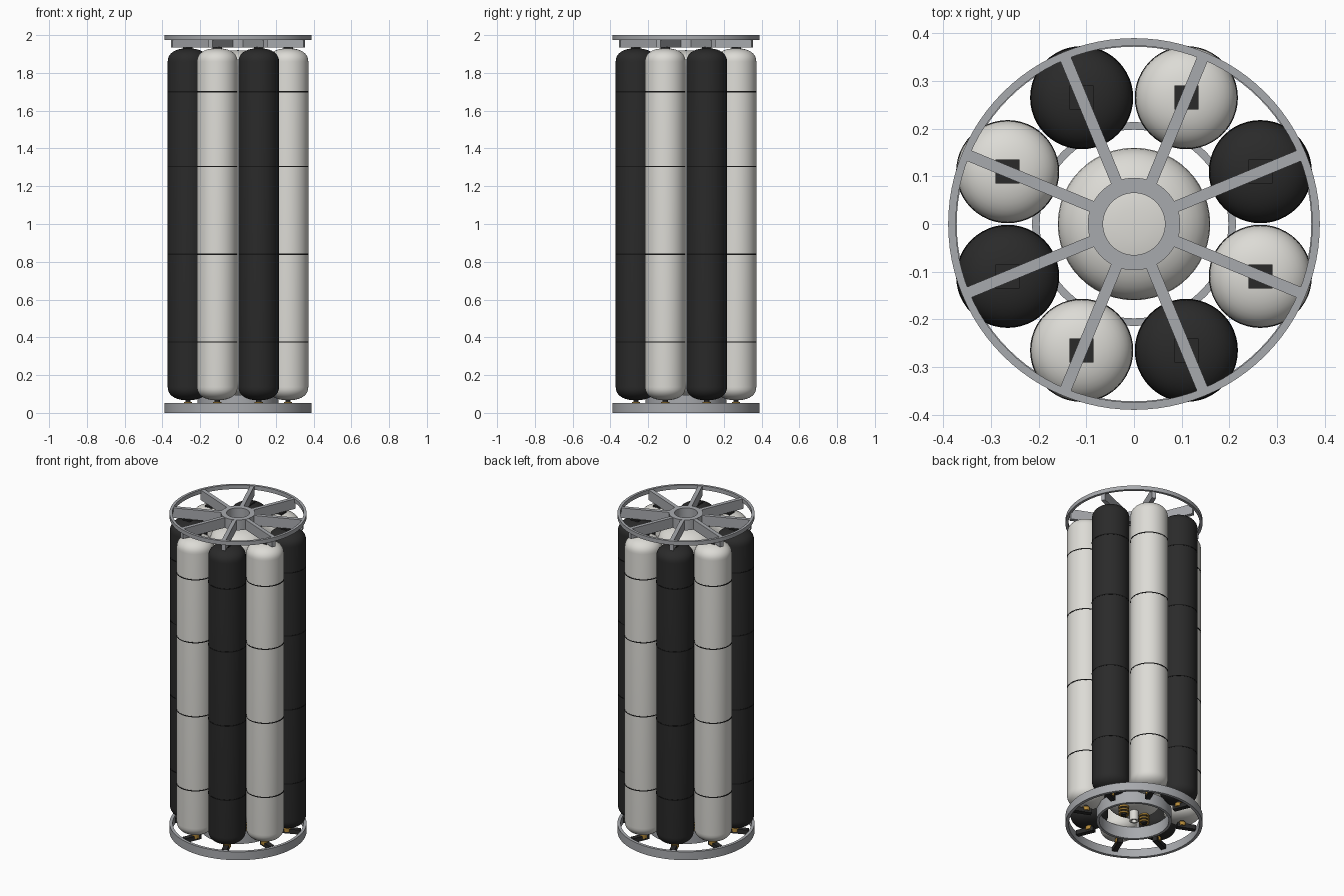
import bpy, bmesh, math
from mathutils import Matrix

if "Cube" in bpy.data.objects:
    bpy.data.objects.remove(bpy.data.objects["Cube"])


def material(name, r, g, b):
    m = bpy.data.materials.new(name)
    m.diffuse_color = (r, g, b, 1)
    m.use_nodes = True
    m.node_tree.nodes["Principled BSDF"].inputs["Base Color"].default_value = m.diffuse_color
    return m


WHITE = material("warm white", 0.72, 0.71, 0.67)
BLACK = material("charcoal", 0.023, 0.023, 0.023)
LINE = material("black line", 0.008, 0.008, 0.008)
GREY = material("metal grey", 0.39, 0.40, 0.42)
GOLD = material("gold", 0.45, 0.25, 0.04)


def finish(name, bm, mat, loc=(0, 0, 0), angle=0.0, smooth=True):
    bmesh.ops.recalc_face_normals(bm, faces=bm.faces)
    me = bpy.data.meshes.new(name)
    bm.to_mesh(me)
    bm.free()
    me.materials.append(mat)
    ob = bpy.data.objects.new(name, me)
    ob.location = loc
    ob.rotation_euler.z = angle
    bpy.context.collection.objects.link(ob)
    if smooth:
        bpy.ops.object.select_all(action='DESELECT')
        bpy.context.view_layer.objects.active = ob
        ob.select_set(True)
        bpy.ops.object.shade_smooth_by_angle(angle=math.radians(35))
    return ob


def lathe(name, profile, mat, loc=(0, 0, 0), steps=48, closed=False):
    """Spin (radius, height) points around the z axis."""
    bm = bmesh.new()
    vs = [bm.verts.new((r, 0, z)) for r, z in profile]
    es = [bm.edges.new(p) for p in zip(vs, vs[1:])]
    if closed:
        es.append(bm.edges.new((vs[-1], vs[0])))
    bmesh.ops.spin(bm, geom=vs + es, cent=(0, 0, 0), axis=(0, 0, 1),
                   angle=2 * math.pi, steps=steps, use_merge=True)
    bmesh.ops.remove_doubles(bm, verts=bm.verts, dist=1e-5)
    return finish(name, bm, mat, loc)


def ring(name, r0, r1, z0, z1, mat, loc=(0, 0, 0), steps=64):
    return lathe(name, [(r0, z0), (r1, z0), (r1, z1), (r0, z1)], mat, loc, steps, True)


def box(name, x0, x1, width, z0, z1, mat, loc=(0, 0, 0), angle=0.0):
    """Bar lying along local x, turned about z."""
    bm = bmesh.new()
    bmesh.ops.create_cube(bm, size=1, matrix=Matrix.Translation(
        ((x0 + x1) / 2, 0, (z0 + z1) / 2)) @ Matrix.Diagonal((x1 - x0, width, z1 - z0, 1)))
    return finish(name, bm, mat, loc, angle, False)


def tank(name, r, z0, z1, dome, mat, loc=(0, 0, 0)):
    """Cylinder with squarish domed ends."""
    n = 10
    arc = []
    for i in range(n + 1):
        a = i / n * math.pi / 2
        arc.append((r * math.sin(a) ** 0.85, dome * (1 - math.cos(a) ** 0.9 if i < n else 1)))
    profile = [(x, z0 + h) for x, h in arc] + [(x, z1 - h) for x, h in reversed(arc)]
    return lathe(name, profile, mat, loc)


# Central tank
tank("core_tank", 0.16, 0.08, 1.92, 0.09, WHITE)

# Ring of eight tanks with seams, caps, spokes and lower mounts
ORBIT, TANK_R = 0.287, 0.107
for k in range(8):
    a = math.radians(22.5 + 45 * k)
    x, y = ORBIT * math.cos(a), ORBIT * math.sin(a)
    tank(f"outer_tank_{k}", TANK_R, 0.067, 1.93, 0.07, WHITE if k % 2 else BLACK, (x, y, 0))
    for z in (0.375, 0.84, 1.305, 1.70):
        ring(f"tank_seam_{k}", TANK_R - 0.002, TANK_R + 0.0012, z - 0.003, z + 0.003,
             LINE, (x, y, 0), 48)
    box(f"tank_cap_{k}", -0.025, 0.025, 0.05, 1.915, 1.937, BLACK, (x, y, 0))
    box(f"top_spoke_{k}", 0.09, 0.38, 0.024, 1.935, 1.998, GREY, angle=a)
    # Lower mount: radial arm, gold collar and stub up to the tank
    box(f"mount_arm_{k}", 0.255, 0.365, 0.03, 0.022, 0.05, BLACK, angle=a)
    ring(f"mount_collar_{k}", 0.005, 0.022, 0.034, 0.058, GOLD, (x, y, 0), 20)
    ring(f"mount_stub_{k}", 0.004, 0.014, 0.05, 0.08, BLACK, (x, y, 0), 20)

# Top frame
ring("top_rim", 0.374, 0.39, 1.975, 2.0, GREY, steps=96)
ring("top_hub", 0.065, 0.097, 1.935, 2.0, GREY)

# Base frame
ring("base_rim", 0.372, 0.39, 0.0, 0.052, GREY, steps=96)
ring("base_inner_ring", 0.198, 0.214, 0.02, 0.095, GREY)

# Fittings under the core tank
ring("core_outlet", 0.016, 0.026, 0.02, 0.1, WHITE, steps=32)
for s in (-1, 1):
    for j in range(3):
        ring("coil_turn", 0.022, 0.03, 0.035 + 0.02 * j, 0.045 + 0.02 * j, GOLD,
             (0.075 * s, 0, 0), 24)
    ring("coil_core", 0.006, 0.016, 0.03, 0.1, BLACK, (0.075 * s, 0, 0), 20)
